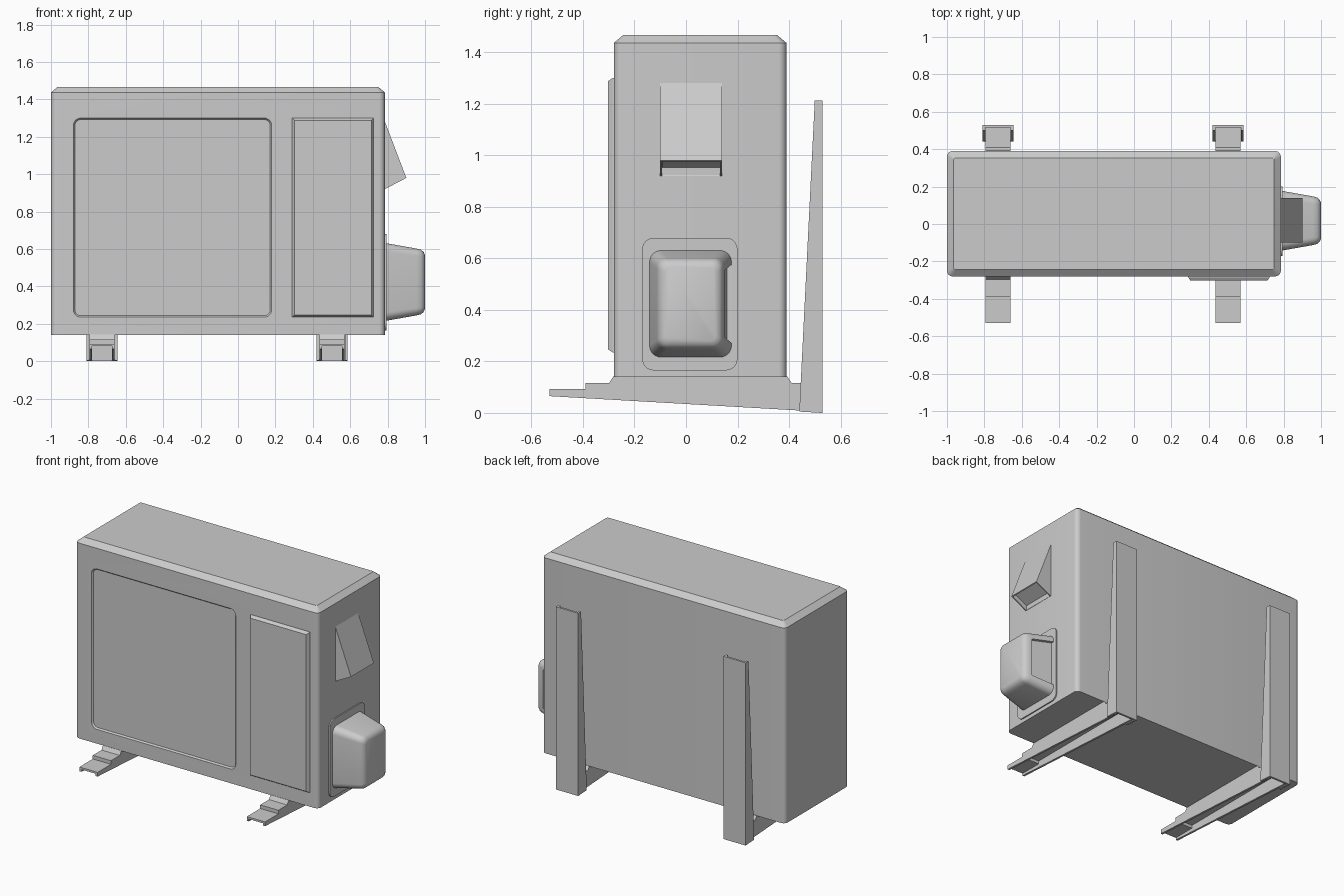
import bpy, bmesh, math
from mathutils import Vector

cube = bpy.data.objects.get("Cube")
if cube:
    bpy.data.objects.remove(cube, do_unlink=True)

grey = bpy.data.materials.new("light_grey")
grey.use_nodes = True
COLOUR = (0.6, 0.6, 0.6, 1)
grey.diffuse_color = COLOUR
grey.node_tree.nodes["Principled BSDF"].inputs["Base Color"].default_value = COLOUR


def smooth(ob):
    bpy.ops.object.select_all(action='DESELECT')
    ob.select_set(True)
    bpy.context.view_layer.objects.active = ob
    bpy.ops.object.shade_smooth_by_angle(angle=math.radians(28))


def finish(name, bm, rounded=False):
    bmesh.ops.recalc_face_normals(bm, faces=bm.faces[:])
    mesh = bpy.data.meshes.new(name)
    bm.to_mesh(mesh)
    bm.free()
    mesh.materials.append(grey)
    ob = bpy.data.objects.new(name, mesh)
    bpy.context.collection.objects.link(ob)
    if rounded:
        smooth(ob)
    return ob


def rounded_rect(u0, u1, v0, v1, r, n=6):
    """Outline of a rectangle with round corners (plain corners if r is 0)."""
    if r == 0:
        return [(u0, v0), (u1, v0), (u1, v1), (u0, v1)]
    pts = []
    corners = [(u1 - r, v1 - r), (u0 + r, v1 - r), (u0 + r, v0 + r), (u1 - r, v0 + r)]
    for k, (cu, cv) in enumerate(corners):
        for i in range(n + 1):
            a = math.pi / 2 * (k + i / n)
            pts.append((cu + r * math.cos(a), cv + r * math.sin(a)))
    return pts


def loft(rect, axis, levels):
    """Stack outlines of rect along an axis; levels are (position, inset, radius)."""
    u0, u1, v0, v1 = rect
    bm = bmesh.new()
    rings = []
    for d, s, r in levels:
        ring = []
        for p in rounded_rect(u0 + s, u1 - s, v0 + s, v1 - s, r):
            co = list(p)
            co.insert(axis, d)
            ring.append(bm.verts.new(co))
        rings.append(ring)
    for a, b in zip(rings, rings[1:]):
        for i in range(len(a)):
            j = (i + 1) % len(a)
            bm.faces.new((a[i], a[j], b[j], b[i]))
    bm.faces.new(rings[0])
    bm.faces.new(rings[-1])
    bmesh.ops.recalc_face_normals(bm, faces=bm.faces[:])
    return bm


def prism(bm, profile, x0, x1):
    """Extrude a (y, z) profile across x."""
    a = [bm.verts.new((x0, y, z)) for y, z in profile]
    b = [bm.verts.new((x1, y, z)) for y, z in profile]
    for i in range(len(a)):
        j = (i + 1) % len(a)
        bm.faces.new((a[i], a[j], b[j], b[i]))
    bm.faces.new(a)
    bm.faces.new(b)


def recess(bm, face, border, depth):
    bmesh.ops.inset_individual(bm, faces=[face], thickness=border)
    bmesh.ops.inset_individual(bm, faces=[face], thickness=0.001, depth=-depth)


# Cabinet with rounded uprights and a chamfered lid
cabinet = finish("cabinet", loft((-1, 0.785, -0.28, 0.39), 2, [
    (0.14, 0, 0.03), (1.437, 0, 0.03), (1.467, 0.036, 0.012)]))

# Shallow rounded recess for the fan panel
cutter = finish("fan_panel_cutter", loft((-0.88, 0.18, 0.235, 1.3), 1, [
    (-0.30, 0, 0.04), (-0.28, 0, 0.04), (-0.27, 0.008, 0.032)]))
cutter.hide_render = True
cut = cabinet.modifiers.new("fan_panel", 'BOOLEAN')
cut.operation = 'DIFFERENCE'
cut.solver = 'EXACT'
cut.object = cutter
bpy.context.view_layer.objects.active = cabinet
bpy.ops.object.modifier_apply(modifier=cut.name)
bpy.data.objects.remove(cutter, do_unlink=True)
smooth(cabinet)

# Raised front service panel
finish("service_panel", loft((0.29, 0.725, 0.235, 1.3), 1, [
    (-0.27, 0, 0), (-0.285, 0, 0), (-0.303, 0.012, 0)]))

# Handle hood: a wedge, open underneath
bm = bmesh.new()
wedge = [(0.78, 1.295), (0.9, 0.98), (0.78, 0.917)]
ends = [[bm.verts.new((x, y, z)) for x, z in wedge] for y in (-0.1, 0.14)]
for ring in ends:
    bm.faces.new(ring)
for i in range(3):
    j = (i + 1) % 3
    bm.faces.new((ends[0][i], ends[0][j], ends[1][j], ends[1][i]))
bmesh.ops.recalc_face_normals(bm, faces=bm.faces[:])
recess(bm, min(bm.faces, key=lambda f: f.normal.z), 0.01, 0.03)
finish("handle_hood", bm)

# Valve cover on its backing plate, with a sunken opening at the back
finish("valve_plate", loft((-0.17, 0.2, 0.165, 0.68), 0, [
    (0.78, 0, 0.045), (0.793, 0, 0.045)]), True)
bm = loft((-0.143, 0.178, 0.215, 0.632), 0, [
    (0.785, 0, 0.045), (0.955, 0.03, 0.04), (0.978, 0.036, 0.036),
    (0.992, 0.047, 0.03), (1.0, 0.064, 0.02)])
bm.faces.ensure_lookup_table()
back = max((f for f in bm.faces if f.normal.y > 0.9), key=lambda f: f.calc_area())
recess(bm, back, 0.015, 0.018)
finish("valve_cover", bm, True)

# Wall brackets: an upright channel, an arm channel and a foot for each side
for side, cx in (("right", -0.727), ("left", 0.503)):
    half, t = 0.082, 0.014
    bm = bmesh.new()
    prism(bm, [(0.516, 0), (0.53, 0), (0.53, 1.213), (0.516, 1.213)], cx - half, cx + half)
    flange = [(0.44, 0.005), (0.53, 0), (0.53, 1.213), (0.5, 1.213)]
    prism(bm, flange, cx - half, cx - half + t)
    prism(bm, flange, cx + half - t, cx + half)
    finish(side + "_bracket_upright", bm)

    half = 0.067
    bm = bmesh.new()
    prism(bm, [(-0.53, 0.08), (-0.53, 0.093), (-0.39, 0.093), (-0.39, 0.117),
               (0.516, 0.117), (0.516, 0.1), (-0.375, 0.1), (-0.375, 0.08)],
          cx - half, cx + half)
    flange = [(-0.53, 0.065), (-0.53, 0.093), (-0.39, 0.093), (-0.39, 0.117),
              (0.516, 0.117), (0.516, 0.005)]
    prism(bm, flange, cx - half, cx - half + t)
    prism(bm, flange, cx + half - t, cx + half)
    finish(side + "_bracket_arm", bm)

    bm = bmesh.new()
    prism(bm, [(-0.298, 0.117), (-0.282, 0.142), (0.393, 0.142), (0.41, 0.117)],
          cx - half, cx + half)
    finish(side + "_foot", bm)
